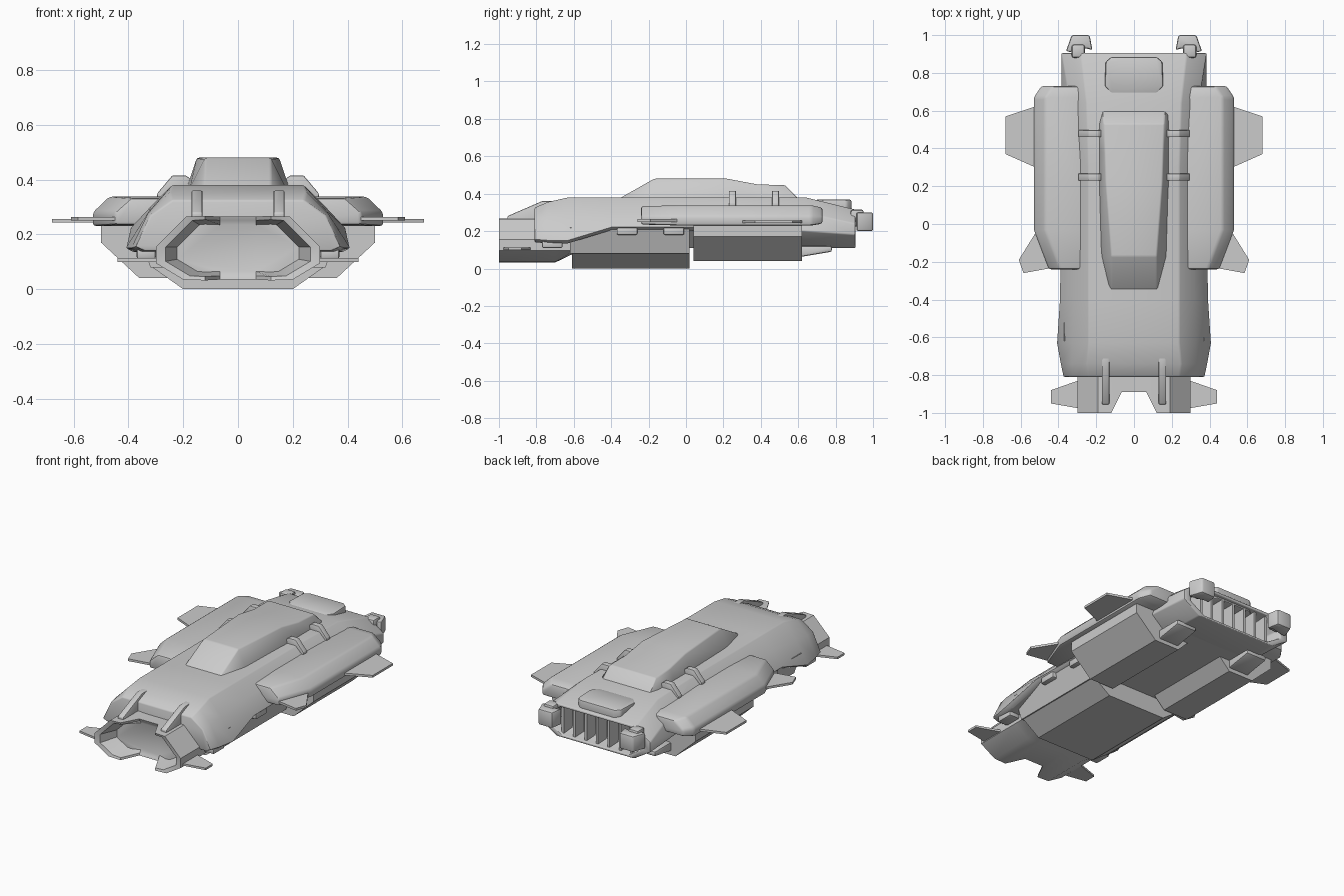
import bpy, bmesh, math


def finish(ob, bevel=0.0, segs=2, mirror=False):
    bpy.ops.object.select_all(action='DESELECT')
    ob.select_set(True)
    bpy.context.view_layer.objects.active = ob
    if bevel:
        m = ob.modifiers.new("bevel", 'BEVEL')
        m.width, m.segments, m.limit_method = bevel, segs, 'ANGLE'
        m.angle_limit = math.radians(25)
    if mirror:
        ob.modifiers.new("mirror", 'MIRROR')
    bpy.ops.object.convert(target='MESH')
    bpy.ops.object.shade_smooth_by_angle(angle=math.radians(35))
    return ob


def loft(name, rings, **kw):
    """Skin a list of equal-length rings of 3D points and cap both ends."""
    bm = bmesh.new()
    vs = [[bm.verts.new(p) for p in r] for r in rings]
    n = len(rings[0])
    for a, b in zip(vs, vs[1:]):
        for i in range(n):
            j = (i + 1) % n
            bm.faces.new((a[i], a[j], b[j], b[i]))
    bm.faces.new(vs[0])
    bm.faces.new(vs[-1])
    bmesh.ops.recalc_face_normals(bm, faces=bm.faces)
    me = bpy.data.meshes.new(name)
    bm.to_mesh(me)
    bm.free()
    ob = bpy.data.objects.new(name, me)
    bpy.context.collection.objects.link(ob)
    return finish(ob, **kw)


def sec(y, pts):
    return [(x, y, z) for x, z in pts]


def sym(y, half):
    return sec(y, half + [(-x, z) for x, z in reversed(half)])


def shrink(ring, s, y, cz):
    return [(p[0] * s, y, cz + (p[2] - cz) * s) for p in ring]


def plate(name, outline, z0, z1, **kw):
    return loft(name, [[(x, y, z) for x, y in outline] for z in (z0, z1)], **kw)


def side_prism(name, outline, x0, x1, **kw):
    return loft(name, [[(x, y, z) for y, z in outline] for x in (x0, x1)], **kw)


def box(name, x0, x1, y0, y1, z0, z1, **kw):
    return plate(name, [(x0, y0), (x1, y0), (x1, y1), (x0, y1)], z0, z1, **kw)


# Main hull with recessed rear opening
rear = sym(0.905, [(0.28, 0.315), (0.385, 0.24), (0.385, 0.18), (0.27, 0.11)])
loft("main_hull", [
    sym(-0.81, [(0.24, 0.325), (0.32, 0.27), (0.375, 0.155), (0.34, 0.14)]),
    sym(-0.74, [(0.25, 0.355), (0.33, 0.275), (0.39, 0.15), (0.36, 0.135)]),
    sym(-0.63, [(0.24, 0.38), (0.325, 0.285), (0.41, 0.15), (0.38, 0.135)]),
    sym(-0.40, [(0.24, 0.38), (0.32, 0.30), (0.395, 0.22), (0.36, 0.205)]),
    sym(0.30, [(0.24, 0.38), (0.32, 0.30), (0.385, 0.22), (0.34, 0.20)]),
    sym(0.64, [(0.25, 0.38), (0.34, 0.30), (0.385, 0.20), (0.28, 0.11)]),
    rear,
    shrink(rear, 0.86, 0.905, 0.21),
    shrink(rear, 0.82, 0.80, 0.21),
], bevel=0.016)

# Rear grille slats
for i in range(7):
    x = -0.24 + 0.08 * i
    box("rear_slat", x - 0.008, x + 0.008, 0.79, 0.885, 0.12, 0.30)

# Raised spine
loft("upper_spine", [sym(y, [(a, zt), (b, 0.36)]) for y, a, b, zt in (
    (-0.35, 0.12, 0.14, 0.378), (-0.17, 0.12, 0.18, 0.48), (0.22, 0.15, 0.19, 0.48),
    (0.38, 0.155, 0.19, 0.45), (0.53, 0.16, 0.19, 0.445), (0.60, 0.16, 0.19, 0.375))],
    bevel=0.01)

# Vent panel on the rear deck
plate("deck_vent", [(sx * x, y) for sx, x, y in (
    (1, 0.12, 0.69), (1, 0.155, 0.73), (1, 0.15, 0.86), (1, 0.12, 0.885),
    (-1, 0.12, 0.885), (-1, 0.15, 0.86), (-1, 0.155, 0.73), (-1, 0.12, 0.69))],
    0.29, 0.368, bevel=0.01)

# Notched nose with a hollow mouth
half = [(0.065, 0.265), (0.12, 0.268), (0.19, 0.265), (0.30, 0.155),
        (0.30, 0.095), (0.20, 0.035), (0.12, 0.032), (0.065, 0.035)]


def notch(ring, s, y_out, y_in):
    return [(x * (s if abs(x) > 0.13 else 1), y_out if abs(x) > 0.1 else y_in,
             0.15 + (z - 0.15) * s) for x, y, z in ring]


base = sym(-0.7, half)
loft("nose", [
    [(x, -0.5, max(z, 0.08)) for x, y, z in base],
    [(x, -0.6, max(z, 0.08)) for x, y, z in base],
    base,
    notch(base, 1.0, -1.0, -0.89),
    notch(base, 0.88, -0.995, -0.885),
    notch(base, 0.74, -0.89, -0.875),
])

# Nose rails and small nose fins
side_prism("nose_rail", [(-0.955, 0.25), (-0.955, 0.28), (-0.77, 0.36), (-0.67, 0.362), (-0.67, 0.25)],
           0.13, 0.17, bevel=0.006, mirror=True)
plate("nose_fin", [(0.27, -0.98), (0.44, -0.95), (0.44, -0.88), (0.27, -0.82)],
      0.10, 0.113, mirror=True)

# Lower belly and keel
loft("belly", [sym(y, [(0.37, 0.22), (0.32, 0.08)]) for y in (-0.62, 0.02)])
loft("belly_rear", [sym(y, [(0.33, 0.22), (0.22, 0.11)]) for y in (0.01, 0.7)])
loft("keel", [sym(y, [(0.32, 0.085), (0.20, 0.0)]) for y in (-0.61, 0.02)])

# Side pods
loft("side_pod", [sec(y, [(0.22, zt), (xo - 0.06, zt), (xo, 0.28), (xo, zb), (0.22, zb)])
                  for y, xo, zt, zb in ((-0.24, 0.45, 0.333, 0.235), (-0.03, 0.53, 0.338, 0.23),
                                        (0.67, 0.53, 0.338, 0.23), (0.73, 0.49, 0.325, 0.24))],
     bevel=0.012, mirror=True)

# Underslung pods and their nozzles
loft("lower_pod", [sec(y, [(0.12, 0.24), (0.12, 0.11), (0.19, 0.04), (0.36, 0.04),
                           (0.50, 0.17), (0.50, 0.235)]) for y in (0.04, 0.62)], mirror=True)
loft("pod_nozzle", [sec(y, [(0.19, 0.12), (0.19, zb), (0.33, zb), (0.33, 0.12)])
                    for y, zb in ((0.60, 0.06), (0.78, 0.09))], bevel=0.01, mirror=True)

# Wings
plate("front_wing", [(0.42, -0.23), (0.585, -0.26), (0.61, -0.19), (0.52, -0.045)],
      0.25, 0.264, mirror=True)
plate("rear_wing", [(0.50, 0.29), (0.68, 0.37), (0.68, 0.57), (0.50, 0.63)],
      0.243, 0.257, mirror=True)

# Straps joining pods to the hull
for y in (0.23, 0.46):
    loft("pod_strap", [sec(v, [(0.17, 0.36), (0.17, 0.40), (0.19, 0.415), (0.24, 0.415),
                               (0.295, 0.35), (0.295, 0.31)]) for v in (y, y + 0.037)],
         bevel=0.004, mirror=True)

# Small thrusters under the hull edge
for y0, y1, x, z in ((-0.77, -0.66, 0.34, 0.11), (-0.37, -0.26, 0.355, 0.18), (-0.12, -0.01, 0.355, 0.18)):
    box("edge_thruster", x - 0.04, x + 0.03, y0, y1, z, z + 0.04, bevel=0.008, mirror=True)

# Rear clamps
plate("rear_clamp", [(0.22, 0.92), (0.235, 1.0), (0.33, 1.0), (0.36, 0.915), (0.34, 0.91), (0.25, 0.93)],
      0.20, 0.30, bevel=0.012, mirror=True)
box("clamp_bracket", 0.26, 0.33, 0.88, 0.95, 0.225, 0.315, bevel=0.012, mirror=True)
